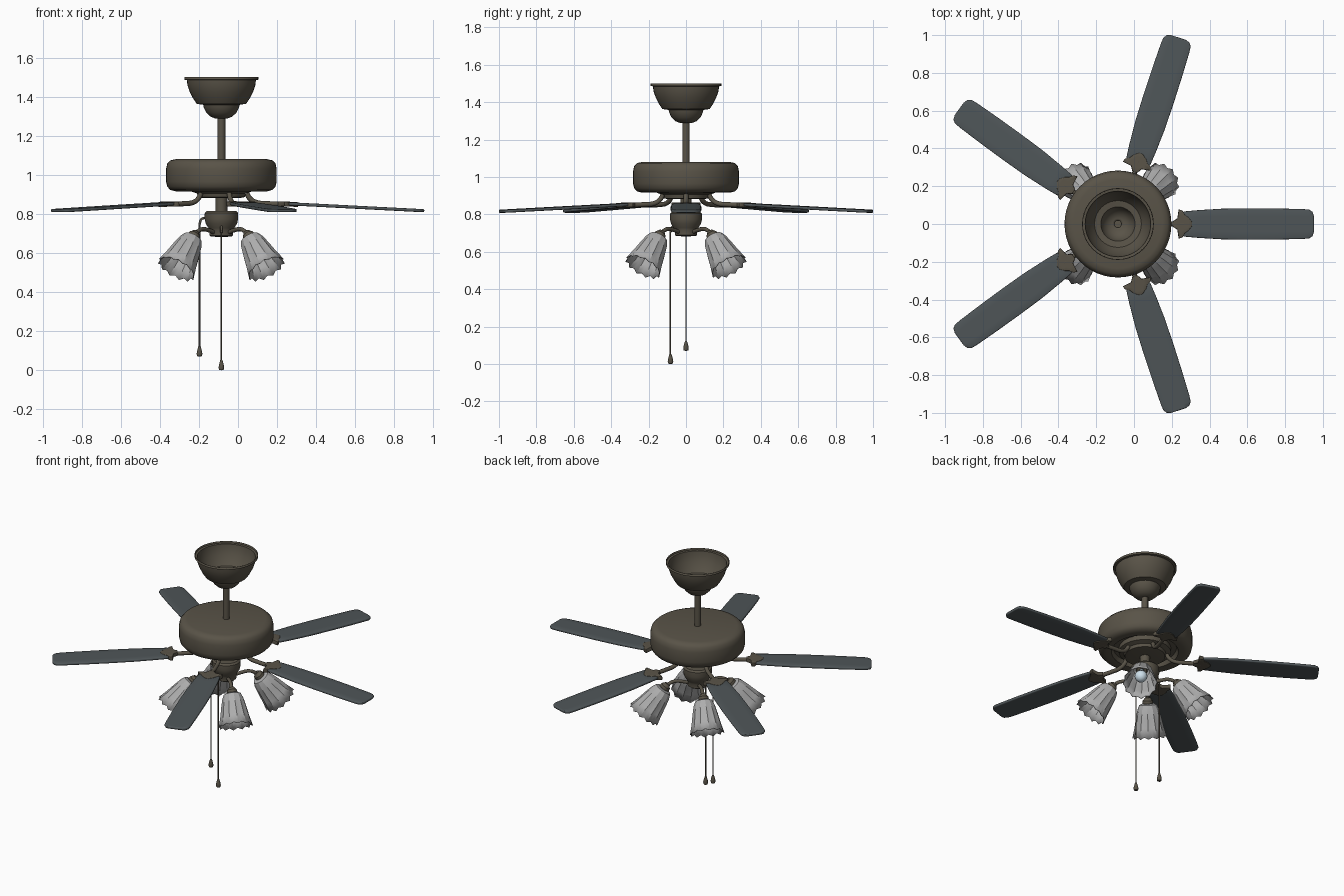
import bpy, bmesh, math
from math import sin, cos, pi, radians
from mathutils import Matrix, Vector

if "Cube" in bpy.data.objects:
    bpy.data.objects.remove(bpy.data.objects["Cube"])

AXIS = Matrix.Translation((-0.085, 0, 0))   # fan axis sits off centre


def material(name, rgb):
    m = bpy.data.materials.new(name)
    m.diffuse_color = (*rgb, 1)
    m.use_nodes = True
    m.node_tree.nodes["Principled BSDF"].inputs["Base Color"].default_value = m.diffuse_color
    return m


BRONZE = material("bronze", (0.10, 0.087, 0.064))
BLADE = material("blade_grey", (0.078, 0.092, 0.098))
GLASS = material("frosted_glass", (0.42, 0.42, 0.42))
BULB = material("bulb_glass", (0.62, 0.75, 0.84))


def finish(ob, mat, angle=35):
    ob.data.materials.clear()
    ob.data.materials.append(mat)
    bpy.ops.object.select_all(action='DESELECT')
    ob.select_set(True)
    bpy.context.view_layer.objects.active = ob
    bpy.ops.object.shade_smooth_by_angle(angle=radians(angle))
    return ob


def from_bmesh(name, bm, mat, matrix=Matrix(), angle=35, normals=True):
    if normals:
        bmesh.ops.recalc_face_normals(bm, faces=bm.faces)
    me = bpy.data.meshes.new(name)
    bm.to_mesh(me)
    bm.free()
    ob = bpy.data.objects.new(name, me)
    bpy.context.collection.objects.link(ob)
    ob.matrix_world = AXIS @ matrix
    return finish(ob, mat, angle)


def lathe(name, profile, mat, matrix=Matrix(), segs=40, shape=None, angle=35):
    """Revolve (radius, z) points; shape(i, k, r, z) may flute the rings."""
    bm = bmesh.new()
    rings = []
    for k, (r, z) in enumerate(profile):
        if r < 1e-5:
            rings.append([bm.verts.new((0, 0, z))] * segs)
            continue
        ring = []
        for i in range(segs):
            rr, zz = shape(i, k, r, z) if shape else (r, z)
            a = 2 * pi * i / segs
            ring.append(bm.verts.new((rr * cos(a), rr * sin(a), zz)))
        rings.append(ring)
    for a, b in zip(rings, rings[1:]):
        for i in range(segs):
            j = (i + 1) % segs
            bm.faces.new(list(dict.fromkeys((a[i], a[j], b[j], b[i]))))
    return from_bmesh(name, bm, mat, matrix, angle)


def tube(name, points, radius, mat, matrix=Matrix(), smooth=True, sides=2):
    cu = bpy.data.curves.new(name, 'CURVE')
    cu.dimensions = '3D'
    cu.bevel_depth, cu.bevel_resolution = radius, sides
    cu.use_fill_caps = True
    cu.resolution_u = 6
    sp = cu.splines.new('BEZIER')
    sp.bezier_points.add(len(points) - 1)
    for bp, p in zip(sp.bezier_points, points):
        bp.co = p
        bp.handle_left_type = bp.handle_right_type = 'AUTO' if smooth else 'VECTOR'
    ob = bpy.data.objects.new(name, cu)
    bpy.context.collection.objects.link(ob)
    ob.matrix_world = AXIS @ matrix
    bpy.ops.object.select_all(action='DESELECT')
    ob.select_set(True)
    bpy.context.view_layer.objects.active = ob
    bpy.ops.object.convert(target='MESH')
    return finish(bpy.context.object, mat, 50)


def slab(name, half_outline, height, thick, mat, matrix, bevel):
    """Plate mirrored over x from (radius, half width); height(r) droops it."""
    bm = bmesh.new()
    grid = []
    for r, w in half_outline:
        grid.append([bm.verts.new((r, w * t, height(r))) for t in (-1, -0.5, 0, 0.5, 1)])
    for a, b in zip(grid, grid[1:]):
        for j in range(4):
            bm.faces.new((a[j], b[j], b[j + 1], a[j + 1]))
    ob = from_bmesh(name, bm, mat, matrix)
    so = ob.modifiers.new("thickness", 'SOLIDIFY')
    so.thickness, so.offset = thick, 0
    be = ob.modifiers.new("soft_edge", 'BEVEL')
    be.width, be.segments, be.limit_method = bevel, 2, 'ANGLE'
    be.angle_limit = radians(50)
    return ob


# Ceiling canopy: open bowl with a stepped lower cup
canopy = lathe("canopy", [(0.188, 1.5), (0.188, 1.488), (0.175, 1.486), (0.172, 1.46),
                          (0.16, 1.425), (0.142, 1.39), (0.125, 1.365), (0.092, 1.36),
                          (0.088, 1.345), (0.076, 1.32), (0.055, 1.3), (0.03, 1.29),
                          (0.018, 1.29)], BRONZE)
so = canopy.modifiers.new("thickness", 'SOLIDIFY')
so.thickness, so.offset = 0.004, 0

# Down rod and motor housing with recessed underside
lathe("down_rod", [(0, 1.31), (0.02, 1.31), (0.02, 1.07), (0, 1.07)], BRONZE, segs=20)
lathe("motor_housing", [(0, 1.08), (0.235, 1.08), (0.262, 1.074), (0.277, 1.058),
                        (0.283, 1.03), (0.283, 0.965), (0.277, 0.94), (0.262, 0.923),
                        (0.235, 0.916), (0.2, 0.918), (0.188, 0.945), (0, 0.945)],
      BRONZE, segs=48)
lathe("rotor_hub", [(0, 0.95), (0.155, 0.95), (0.155, 0.915), (0.125, 0.905),
                    (0.12, 0.886), (0.1, 0.882), (0, 0.882)], BRONZE)

# Neck and light kit body
lathe("lower_neck", [(0, 0.89), (0.03, 0.89), (0.03, 0.81), (0, 0.81)], BRONZE, segs=24)
lathe("light_kit_body", [(0, 0.817), (0.075, 0.815), (0.085, 0.805), (0.086, 0.775),
                         (0.08, 0.75), (0.066, 0.728), (0.06, 0.715), (0.06, 0.69),
                         (0.052, 0.684), (0, 0.682)], BRONZE)

# Five blades with curved arms and flared brackets
droop = lambda r: 0.852 - 0.036 * (r - 0.345) / 0.7
for n in range(5):
    turn = Matrix.Rotation(radians(72 * n), 4, 'Z')
    slab(f"blade_{n + 1}", [(0.345, 0.066), (0.42, 0.073), (0.55, 0.081), (0.7, 0.083),
                            (0.85, 0.082), (0.98, 0.079), (1.012, 0.076), (1.03, 0.064),
                            (1.038, 0.04)],
         droop, 0.016, BLADE, turn, 0.005)
    tube(f"blade_arm_{n + 1}", [(0.13, 0, 0.905), (0.145, 0, 0.88), (0.175, 0, 0.86),
                                (0.23, 0, 0.853), (0.35, 0, 0.85)], 0.013, BRONZE, turn)
    slab(f"blade_bracket_{n + 1}", [(0.29, 0.014), (0.315, 0.03), (0.322, 0.078),
                                    (0.342, 0.07), (0.352, 0.05), (0.372, 0.036),
                                    (0.392, 0.01)],
         lambda r: droop(r) - 0.002, 0.024, BRONZE, turn, 0.004)

# Four lamps: arm, socket cup, fluted shade and bulb
LOBES = 12


def flute(i, k, r, z):
    ridge = i % 2
    depth = min(k, 4) / 4
    return r * (1 - 0.08 * depth * ridge), z + (0.012 * ridge if k == 5 else 0)


for n in range(4):
    turn = Matrix.Rotation(radians(45 + 90 * n), 4, 'Z')
    tilt = turn @ Matrix.Translation((0.2, 0, 0.685)) @ Matrix.Rotation(radians(-37), 4, 'Y')
    tube(f"lamp_arm_{n + 1}", [(0.05, 0, 0.705), (0.09, 0, 0.716), (0.135, 0, 0.722),
                               (0.168, 0, 0.712), (0.188, 0, 0.692)], 0.011, BRONZE, turn)
    lathe(f"lamp_socket_{n + 1}", [(0, 0.03), (0.016, 0.03), (0.024, 0.018), (0.03, 0.012),
                                   (0.034, -0.02), (0.03, -0.03), (0, -0.03)],
          BRONZE, tilt, 20)
    shade = lathe(f"lamp_shade_{n + 1}", [(0.03, -0.006), (0.05, -0.014), (0.062, -0.04),
                                          (0.074, -0.09), (0.086, -0.15), (0.102, -0.212)],
                  GLASS, tilt, LOBES * 2, flute, 15)
    so = shade.modifiers.new("thickness", 'SOLIDIFY')
    so.thickness, so.offset = 0.004, 0
    lathe(f"bulb_{n + 1}", [(0, -0.02), (0.016, -0.03), (0.018, -0.06)] +
          [(0.038 * sin(a), -0.11 + 0.038 * cos(a)) for a in
           [radians(d) for d in (35, 60, 90, 120, 150)]] + [(0, -0.148)], BULB, tilt, 20, angle=60)

# Two pull chains with teardrop pulls
for n, (angle, reach, top, low) in enumerate([(-90, 0.083, 0.735, 0.0), (180, 0.112, 0.775, 0.07)]):
    turn = Matrix.Rotation(radians(angle), 4, 'Z')
    tube(f"chain_guide_{n + 1}", [(0.06, 0, top), (reach - 0.012, 0, top),
                                  (reach, 0, top - 0.03)], 0.006, BRONZE, turn)
    tube(f"pull_chain_{n + 1}", [(reach, 0, top - 0.02), (reach, 0, low + 0.045)],
         0.004, BRONZE, turn, False, 1)
    lathe(f"chain_pull_{n + 1}", [(0, 0.055), (0.006, 0.052), (0.012, 0.03), (0.015, 0.014),
                                  (0.012, 0.002), (0, 0)],
          BRONZE, turn @ Matrix.Translation((reach, 0, low)), 14)
